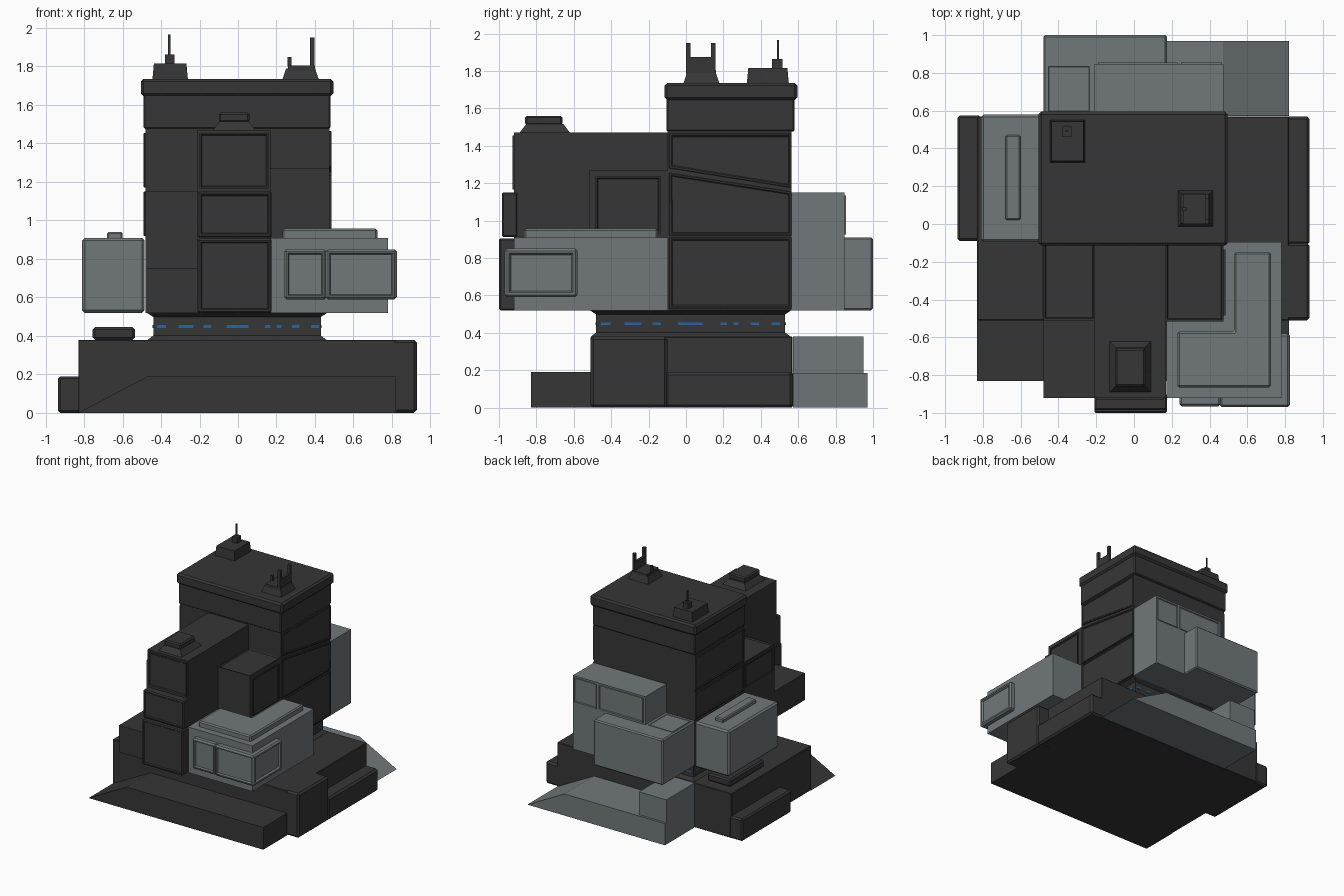
import bpy, bmesh
from mathutils import Vector


def material(name, rgb):
    m = bpy.data.materials.new(name)
    m.diffuse_color = (*rgb, 1)
    return m


DARK = material("charcoal", (0.037, 0.037, 0.037))
LIGHT = material("slate_grey", (0.165, 0.19, 0.197))
BLUE = material("blue_light", (0.02, 0.13, 0.36))


def finish(name, bm, mat, bevel=0, insets=()):
    """Chamfer edges, recess the largest face in each given direction, make the object."""
    bmesh.ops.recalc_face_normals(bm, faces=bm.faces)
    if bevel:
        bmesh.ops.bevel(bm, geom=bm.edges[:], offset=bevel, segments=1, affect='EDGES')
    for direction, width, depth in insets:
        bm.normal_update()
        d = Vector(direction)
        face = max(bm.faces, key=lambda f: f.calc_area() * (f.normal.dot(d) > 0.95))
        bmesh.ops.inset_region(bm, faces=[face], thickness=width * 0.6)
        bmesh.ops.inset_region(bm, faces=[face], thickness=width * 0.4, depth=-depth)
    me = bpy.data.meshes.new(name)
    bm.to_mesh(me)
    bm.free()
    me.materials.append(mat)
    ob = bpy.data.objects.new(name, me)
    bpy.context.collection.objects.link(ob)
    return ob


def box(name, x, y, z, mat=DARK, bevel=0, taper=0, insets=()):
    """Box from ranges; taper draws the top in on all four sides."""
    bm = bmesh.new()
    bmesh.ops.create_cube(bm, size=1)
    for v in bm.verts:
        t = taper if v.co.z > 0 else 0
        v.co = (x[1] - t if v.co.x > 0 else x[0] + t,
                y[1] - t if v.co.y > 0 else y[0] + t,
                z[1] if v.co.z > 0 else z[0])
    return finish(name, bm, mat, bevel, insets)


def prism(name, pts, axis, a, b, mat=DARK, bevel=0, insets=()):
    """Profile in the other two axes, extruded from a to b along axis."""
    bm = bmesh.new()

    def place(p, h):
        c = list(p)
        c.insert(axis, h)
        return bm.verts.new(c)
    lo = [place(p, a) for p in pts]
    hi = [place(p, b) for p in pts]
    bm.faces.new(lo)
    bm.faces.new(hi)
    for i in range(len(pts)):
        j = (i + 1) % len(pts)
        bm.faces.new((lo[i], lo[j], hi[j], hi[i]))
    return finish(name, bm, mat, bevel, insets)


LEFT, RIGHT, FRONT, TOP, BACK = (-1, 0, 0), (1, 0, 0), (0, -1, 0), (0, 0, 1), (0, 1, 0)

# --- Plinth: main slab, side ledges, ramped front and back steps
box("base_slab", (-0.83, 0.82), (-0.51, 0.57), (0, 0.38), bevel=0.005)
box("base_right_block", (0.80, 0.93), (-0.51, -0.10), (0, 0.38), bevel=0.015)
box("base_right_ledge", (0.80, 0.93), (-0.11, 0.57), (0, 0.19), bevel=0.015)
box("base_left_ledge", (-0.935, -0.81), (-0.09, 0.575), (0, 0.19), bevel=0.012)
prism("front_ramp_step", [(-0.83, 0), (0.82, 0), (0.82, 0.19), (-0.47, 0.19)], 1, -0.83, -0.50)
prism("back_ramp_step", [(-0.48, 0), (0.82, 0), (0.47, 0.185), (-0.48, 0.185)],
      1, 0.571, 0.97, LIGHT)
box("back_base_block", (-0.48, -0.22), (0.571, 0.95), (0, 0.38), LIGHT)
box("base_left_pad", (-0.755, -0.535), (0.02, 0.48), (0.38, 0.445), bevel=0.012)

# --- Recessed neck with flared ends and a dashed light strip
box("neck", (-0.44, 0.43), (-0.48, 0.53), (0.38, 0.52))
box("neck_lower_flare", (-0.47, 0.46), (-0.51, 0.56), (0.379, 0.402), taper=0.03)
box("neck_upper_flare", (-0.44, 0.43), (-0.48, 0.53), (0.498, 0.521), taper=-0.035)
dashes = [(-0.42, -0.375), (-0.31, -0.23), (-0.18, -0.14), (-0.06, 0.055),
          (0.14, 0.17), (0.20, 0.225), (0.28, 0.32), (0.38, 0.42)]
for i, (a, b) in enumerate(dashes):
    for side, y in (("front", -0.48), ("back", 0.53)):
        box(f"neck_light_{side}_{i}", (a, b), (y - 0.004, y + 0.004), (0.441, 0.456), BLUE)
    a, b = a * 1.14 + 0.025, b * 1.14 + 0.025
    for side, x in (("left", -0.44), ("right", 0.43)):
        box(f"neck_light_{side}_{i}", (x - 0.004, x + 0.004), (a, b), (0.441, 0.456), BLUE)

# --- Main tower and its crown
box("tower", (-0.48, 0.475), (-0.10, 0.565), (0.52, 1.48))
box("tower_upper_band", (-0.49, 0.48), (-0.105, 0.58), (1.475, 1.66), bevel=0.008)
box("tower_cap", (-0.505, 0.495), (-0.115, 0.595), (1.645, 1.735), bevel=0.014)

# --- Raised panels on the tower's sides
RP = dict(bevel=0.003, insets=[(RIGHT, 0.02, 0.006)])
prism("right_panel_low", [(-0.09, 0.53), (0.565, 0.53), (0.565, 0.91), (-0.09, 0.91)],
      0, 0.46, 0.485, **RP)
prism("right_panel_mid", [(-0.09, 0.92), (0.565, 0.92), (0.565, 1.155), (-0.09, 1.255)],
      0, 0.46, 0.485, **RP)
prism("right_panel_top", [(-0.09, 1.28), (0.565, 1.175), (0.565, 1.465), (-0.09, 1.465)],
      0, 0.46, 0.485, **RP)
box("left_panel_top", (-0.49, -0.46), (-0.09, 0.565), (1.17, 1.455), bevel=0.003,
    insets=[(LEFT, 0.02, 0.006)])
box("left_panel_mid", (-0.49, -0.46), (-0.09, 0.565), (0.92, 1.15), bevel=0.003,
    insets=[(LEFT, 0.02, 0.006)])

# --- Front column with stacked face panels and side blocks
box("front_column", (-0.21, 0.17), (-0.92, -0.09), (0.52, 1.47))
box("front_panel_low", (-0.21, 0.175), (-1.0, -0.9), (0.52, 0.905), bevel=0.008,
    insets=[(FRONT, 0.02, 0.008)])
box("front_panel_mid", (-0.21, 0.175), (-0.985, -0.9), (0.912, 1.15), bevel=0.008,
    insets=[(FRONT, 0.02, 0.008)])
box("front_panel_top", (-0.20, 0.16), (-0.928, -0.9), (1.165, 1.455),
    insets=[(FRONT, 0.02, 0.008)])
box("front_left_low_block", (-0.48, -0.205), (-0.92, -0.50), (0.52, 0.75))
box("front_left_block", (-0.48, -0.205), (-0.51, -0.09), (0.52, 1.15),
    insets=[(TOP, 0.02, 0.01)])
box("front_left_side_panel", (-0.485, -0.47), (-0.49, -0.12), (0.93, 1.13),
    insets=[(LEFT, 0.02, 0.005)])
box("front_right_block", (0.165, 0.475), (-0.515, -0.09), (0.90, 1.27),
    insets=[(TOP, 0.02, 0.01)])
box("front_right_side_panel", (0.47, 0.485), (-0.485, -0.135), (0.925, 1.235),
    insets=[(RIGHT, 0.02, 0.008)])
box("column_vent_base", (-0.13, 0.09), (-0.89, -0.62), (1.469, 1.515), taper=0.035)
box("column_vent_cap", (-0.10, 0.06), (-0.86, -0.66), (1.51, 1.56), bevel=0.01)

# --- Light front right bay with L-shaped roof and corner window
box("right_bay", (0.172, 0.78), (-0.92, -0.095), (0.52, 0.91), LIGHT)
prism("right_bay_roof", [(0.23, -0.865), (0.725, -0.865), (0.725, -0.15), (0.53, -0.15),
                         (0.53, -0.57), (0.23, -0.57)], 2, 0.90, 0.957, LIGHT, bevel=0.01)
box("bay_window_small", (0.24, 0.46), (-0.965, -0.90), (0.59, 0.85), LIGHT, 0.012,
    insets=[(FRONT, 0.02, 0.015)])
box("bay_window_corner", (0.455, 0.825), (-0.97, -0.58), (0.59, 0.85), LIGHT, 0.012,
    insets=[(FRONT, 0.02, 0.015), (RIGHT, 0.03, 0.015)])

# --- Light left bay with roof rail
box("left_bay", (-0.81, -0.485), (-0.095, 0.58), (0.52, 0.91), LIGHT, bevel=0.014)
box("left_bay_rail", (-0.68, -0.60), (0.02, 0.47), (0.90, 0.94), LIGHT, bevel=0.008)

# --- Light back bays
box("back_low_bay", (-0.48, 0.175), (0.56, 1.0), (0.52, 0.91), LIGHT, bevel=0.01)
box("back_tall_bay", (-0.21, 0.475), (0.56, 0.848), (0.52, 1.15), LIGHT)
box("back_bay_hatch", (-0.46, -0.23), (0.59, 0.84), (0.90, 0.914), LIGHT,
    insets=[(TOP, 0.015, 0.006)])
for i, x in enumerate([(0.25, 0.465), (-0.19, 0.23)]):
    box(f"back_window_{i}", x, (0.84, 0.856), (0.925, 1.135), LIGHT,
        insets=[(BACK, 0.015, 0.008)])

# --- Rooftop mast
box("mast_base", (-0.445, -0.26), (0.325, 0.55), (1.73, 1.815), taper=0.008)
box("mast_socket", (-0.38, -0.33), (0.46, 0.515), (1.81, 1.863))
box("mast_rod", (-0.363, -0.352), (0.487, 0.498), (1.86, 1.965))

# --- Rooftop forked aerial
box("aerial_base", (0.23, 0.42), (-0.015, 0.18), (1.73, 1.79), taper=0.02)
box("aerial_step", (0.26, 0.40), (0.0, 0.16), (1.78, 1.805))
box("aerial_stub", (0.258, 0.278), (0.07, 0.09), (1.80, 1.85))
prism("aerial_fork", [(0.0, 1.80), (0.158, 1.80), (0.158, 1.95), (0.135, 1.95), (0.135, 1.875),
                      (0.025, 1.875), (0.025, 1.95), (0.0, 1.95)], 0, 0.375, 0.397)
